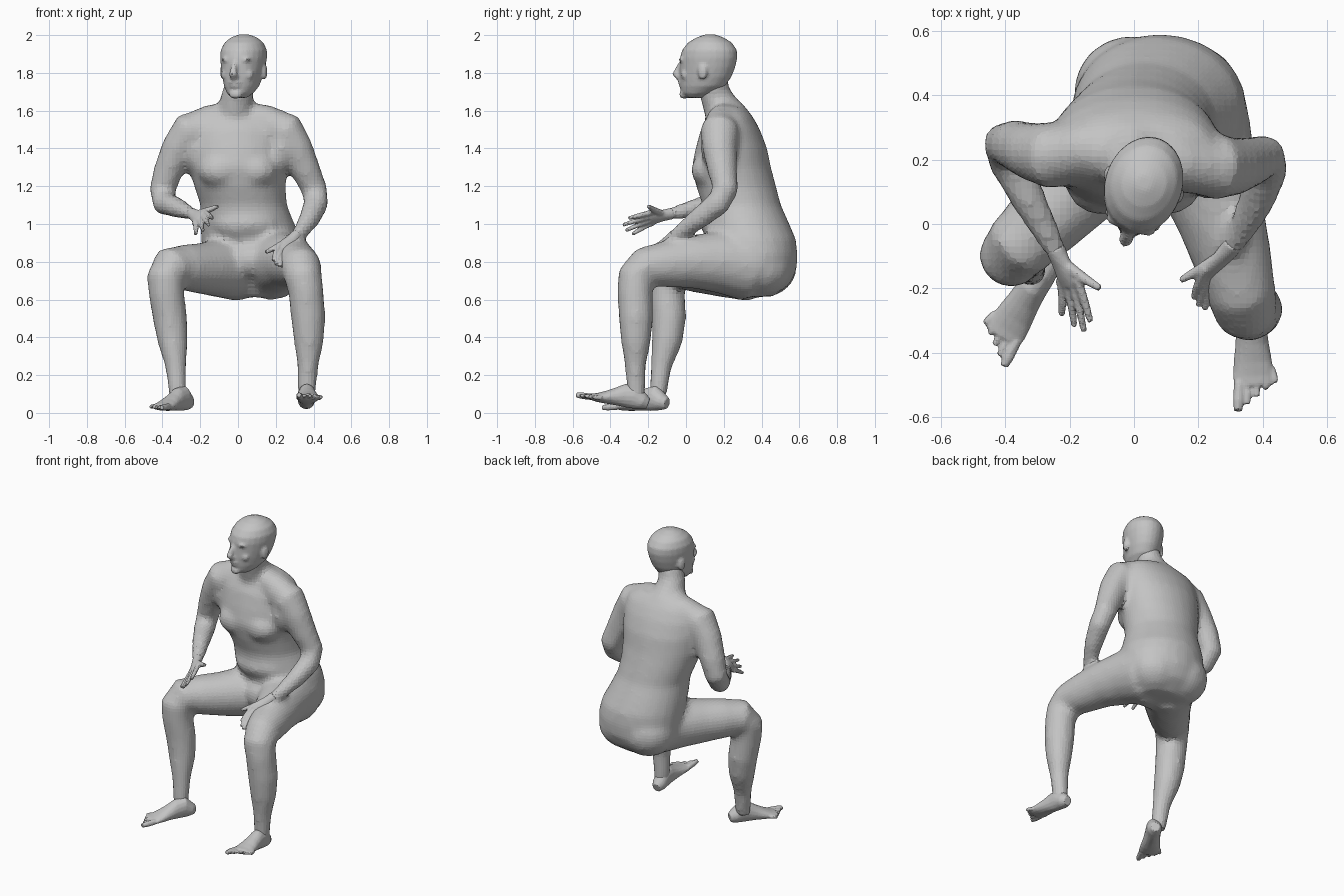
import bpy, bmesh, math
from mathutils import Vector, Matrix

default_cube = bpy.data.objects.get("Cube")
if default_cube:
    bpy.data.objects.remove(default_cube, do_unlink=True)

# One plain material for the whole figure
clay = bpy.data.materials.new("clay_grey")
clay.use_nodes = True
GREY = (0.55, 0.55, 0.55, 1)
clay.diffuse_color = GREY
clay.node_tree.nodes["Principled BSDF"].inputs["Base Color"].default_value = GREY

UP = Vector((0, 0, 1))
BACK = Vector((0, 1, 0))
LEFT = Vector((1, 0, 0))


def tube(bm, sections, up=BACK, axis=None, sides=16):
    """Loft ellipses given as (x, y, z, half width, half depth)."""
    centres = [Vector(s[:3]) for s in sections]
    last = len(centres) - 1
    rings = []
    for i, section in enumerate(sections):
        along = axis or (centres[min(i + 1, last)] - centres[max(i - 1, 0)]).normalized()
        side = along.cross(up).normalized()
        depth = side.cross(along)
        wide, deep = section[3], section[-1]
        ring = []
        for k in range(sides):
            a = math.tau * k / sides
            ring.append(bm.verts.new(centres[i] + side * wide * math.cos(a) + depth * deep * math.sin(a)))
        rings.append(ring)
    faces = [bm.faces.new(rings[0]), bm.faces.new(rings[-1])]
    for low, high in zip(rings, rings[1:]):
        for k in range(sides):
            n = (k + 1) % sides
            faces.append(bm.faces.new((low[k], low[n], high[n], high[k])))
    bmesh.ops.recalc_face_normals(bm, faces=faces)


def blob(bm, centre, radii):
    """Ellipsoid that swells the surface where it is fused in."""
    place = Matrix.Translation(centre) @ Matrix.Diagonal((*radii, 1))
    bmesh.ops.create_uvsphere(bm, u_segments=16, v_segments=10, radius=1, matrix=place)


def finish(bm, name, voxel, smoothing):
    """Fuse overlapping volumes into one skin and relax it."""
    mesh = bpy.data.meshes.new(name)
    bm.to_mesh(mesh)
    bm.free()
    mesh.materials.append(clay)
    obj = bpy.data.objects.new(name, mesh)
    bpy.context.collection.objects.link(obj)
    fuse = obj.modifiers.new("fuse", "REMESH")
    fuse.mode = "VOXEL"
    fuse.voxel_size = voxel
    relax = obj.modifiers.new("relax", "SMOOTH")
    relax.factor = 0.5
    relax.iterations = smoothing
    return obj


# Torso, from the seat up to the neck
body = bmesh.new()
torso = [
    (.08, .34, .615, .15, .12), (.08, .36, .68, .23, .19), (.08, .365, .76, .266, .222),
    (.08, .365, .84, .27, .226), (.07, .345, .92, .266, .237), (.05, .32, 1, .25, .228),
    (.03, .295, 1.1, .23, .208), (.01, .265, 1.2, .243, .212), (0, .24, 1.3, .262, .21),
    (0, .24, 1.4, .27, .19), (0, .235, 1.5, .27, .157), (0, .235, 1.57, .25, .118), (0, .23, 1.62, .17, .082),
]
tube(body, torso, axis=UP, sides=24)
tube(body, [(-.01, .22, 1.56, .115), (-.01, .175, 1.64, .092), (0, .15, 1.7, .082), (.02, .14, 1.78, .078)])
for side in (-1, 1):
    lean = .015 - side * .02
    blob(body, (side * .095, .13, 1.285), (.12, .105, .095))     # chest
    blob(body, (.075 + side * .085, .4 - side * .01, .77), (.18, .178, .158))  # seat
    blob(body, (side * .23, .18 + lean, 1.4), (.07, .1, .13))    # armpit
    tube(body, [(0, .22, 1.565, .085), (side * .14, .2 + lean, 1.545, .09),
                (side * .26, .18 + lean, 1.49, .095)], up=UP)    # shoulder
blob(body, (.045, .2, 1), (.19, .125, .1))      # belly
blob(body, (.065, .17, .81), (.1, .11, .1))     # groin

# Arms, from shoulder to wrist
left_arm = [
    (.17, .19, 1.5, .1), (.255, .178, 1.495, .104), (.305, .178, 1.4, .092), (.36, .193, 1.28, .079),
    (.405, .21, 1.18, .07), (.414, .17, 1.11, .067), (.38, .07, 1.03, .058), (.33, -.03, .955, .042),
    (.295, -.08, .925, .032),
]
right_arm = [
    (-.17, .215, 1.5, .1), (-.255, .212, 1.495, .106), (-.315, .225, 1.4, .092), (-.37, .245, 1.28, .079),
    (-.4, .25, 1.18, .07), (-.39, .2, 1.11, .067), (-.33, .08, 1.09, .056), (-.26, -.05, 1.06, .04),
    (-.235, -.1, 1.05, .031),
]

# Legs, from hip over the bent knee to the ankle
left_leg = [
    (.17, .33, .78, .19), (.22, .17, .8, .165), (.27, .02, .8, .14), (.31, -.12, .785, .122),
    (.335, -.22, .77, .108), (.345, -.265, .72, .1), (.36, -.27, .64, .094), (.372, -.265, .5, .092),
    (.375, -.265, .38, .08), (.37, -.268, .25, .057), (.365, -.265, .13, .05), (.365, -.262, .07, .045),
]
right_leg = [
    (0, .33, .77, .18), (-.1, .2, .765, .155), (-.2, .09, .765, .135), (-.29, 0, .77, .122),
    (-.36, -.07, .77, .11), (-.385, -.1, .72, .1), (-.38, -.1, .64, .095), (-.36, -.09, .5, .092),
    (-.345, -.1, .38, .082), (-.33, -.13, .25, .057), (-.322, -.145, .13, .049), (-.318, -.15, .07, .045),
]
for limb in (left_arm, right_arm, left_leg, right_leg):
    tube(body, limb, up=LEFT)
finish(body, "body", .02, 7)

# Head, shaped facing forward and then turned to its right
head = bmesh.new()
profile = [  # height, front, back, half width
    (1.668, -.125, -.04, .04), (1.692, -.156, .02, .068), (1.73, -.163, .08, .09), (1.78, -.166, .115, .104),
    (1.83, -.164, .135, .114), (1.88, -.163, .147, .121), (1.92, -.152, .144, .12), (1.96, -.12, .117, .102),
    (1.987, -.074, .072, .07), (2.004, -.025, .025, .025),
]
tube(head, [(0, (f + b) / 2, z, w, (b - f) / 2) for z, f, b, w in profile], axis=UP, sides=24)
tube(head, [(0, -.155, 1.86, .013), (0, -.174, 1.825, .017), (0, -.19, 1.795, .022), (0, -.165, 1.775, .022)])
blob(head, (0, -.146, 1.687), (.038, .024, .025))        # chin
blob(head, (0, -.159, 1.749), (.036, .018, .01))         # upper lip
blob(head, (0, -.156, 1.731), (.032, .018, .01))         # lower lip
for side in (-1, 1):
    blob(head, (side * .042, -.139, 1.87), (.04, .018, .014))    # brow
    blob(head, (side * .044, -.131, 1.838), (.022, .018, .011))  # eye
    blob(head, (side * .055, -.115, 1.79), (.036, .028, .03))    # cheek
    blob(head, (side * .116, -.005, 1.805), (.014, .026, .042))  # ear
skull = finish(head, "head", .0095, 4)
skull.location = (.032, .128, 0)
skull.rotation_euler.z = math.radians(-18)


def hand(name, wrist, index, pinky, tips, thumb):
    """Palm from wrist to knuckles, four bent fingers and a thumb."""
    wrist, index, pinky = Vector(wrist), Vector(index), Vector(pinky)
    knuckles = (index + pinky) / 2
    normal = (knuckles - wrist).cross(pinky - index).normalized()
    reach = (knuckles - wrist).normalized()
    bm = bmesh.new()
    palm = [(-.3, .031, .031), (0, .032, .028), (.3, .036, .024), (.7, .044, .021), (1, .044, .017), (1.1, .04, .012)]
    tube(bm, [(*wrist.lerp(knuckles, f), w, d) for f, w, d in palm], up=normal)
    for i, tip in enumerate(tips):
        base = index.lerp(pinky, i / 3)
        middle = base.lerp(Vector(tip), .5) + reach * .008
        tube(bm, [(*(base - reach * .02), .015), (*base, .015), (*middle, .0135), (*tip, .01)], up=normal, sides=8)
    root = wrist.lerp(index, .25)
    bend = root.lerp(Vector(thumb), .55) + reach * .006
    tube(bm, [(*root, .02), (*bend, .017), (*thumb, .011)], up=normal, sides=8)
    finish(bm, name, .0065, 2)


hand("right_hand", (-.235, -.1, 1.05), (-.17, -.19, 1.06), (-.225, -.19, 1),
     [(-.135, -.305, 1.03), (-.155, -.335, .995), (-.185, -.32, .965), (-.225, -.285, .945)], (-.105, -.2, 1.095))
hand("left_hand", (.295, -.08, .925), (.215, -.15, .885), (.265, -.155, .84),
     [(.185, -.23, .805), (.2, -.255, .785), (.22, -.265, .775), (.24, -.25, .77)], (.145, -.175, .85))


def foot(name, heel, toe, side):
    """Foot from heel to toe tips; side points to the little toe."""
    heel, toe = Vector(heel), Vector(toe)
    along = (toe - heel).normalized()
    across = along.cross(UP).normalized()
    if across.x * side < 0:
        across.negate()
    bm = bmesh.new()
    sole = [  # fraction, half width, half height, lift
        (0, .028, .03, 0), (.08, .044, .045, .008), (.2, .048, .068, .032), (.32, .048, .062, .028),
        (.45, .052, .047, .017), (.6, .06, .033, .006), (.72, .065, .023, 0), (.8, .06, .016, 0),
    ]
    tube(bm, [(*(heel.lerp(toe, f) + UP * lift), w, h) for f, w, h, lift in sole], up=UP)
    for i in range(5):
        spread = across * (i * .0275 - .048)
        radius = .018 if i == 0 else .0125
        root = heel.lerp(toe, .76 - .025 * i) + spread * .92
        tip = heel.lerp(toe, 1 - .055 * i) + spread * 1.1
        tube(bm, [(*root, radius), (*root.lerp(tip, .65), radius), (*tip, radius * .75)], up=UP, sides=8)
    finish(bm, name, .006, 2)


foot("left_foot", (.36, -.2, .048), (.376, -.58, .095), 1)
foot("right_foot", (-.255, -.1, .05), (-.45, -.415, .028), -1)
